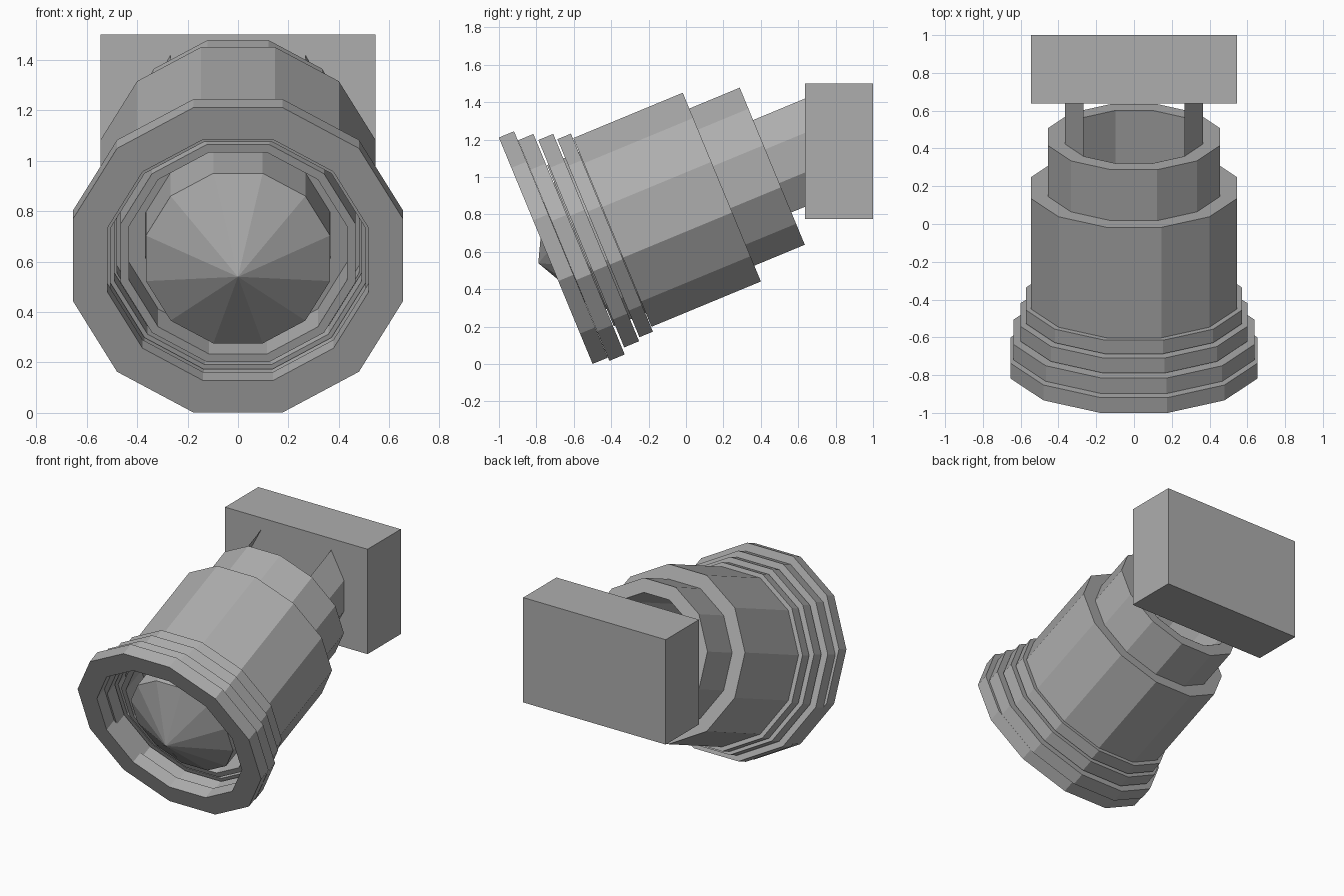
import bpy, bmesh, math
from mathutils import Vector

if "Cube" in bpy.data.objects:
    bpy.data.objects.remove(bpy.data.objects["Cube"])

TILT = math.radians(22.5)
AXIS = Vector((0, math.cos(TILT), math.sin(TILT)))    # front to back
UP = Vector((0, -math.sin(TILT), math.cos(TILT)))
ORIGIN = Vector((0, -0.75, 0.606))                    # centre of the front ring
SIDES = 12
OFFSET = -0.046                                       # barrel sits slightly low

grey = bpy.data.materials.new("plain_grey")
grey.diffuse_color = (0.42, 0.42, 0.42, 1)
grey.use_nodes = True
grey.node_tree.nodes["Principled BSDF"].inputs["Base Color"].default_value = grey.diffuse_color


def finish(name, bm, recalc=True):
    if recalc:
        bmesh.ops.recalc_face_normals(bm, faces=bm.faces)
    me = bpy.data.meshes.new(name)
    bm.to_mesh(me)
    bm.free()
    me.materials.append(grey)
    ob = bpy.data.objects.new(name, me)
    bpy.context.collection.objects.link(ob)
    return ob


def point(s, apothem, i, off=OFFSET):
    r = apothem / math.cos(math.pi / SIDES)
    t = 2 * math.pi * (i + 0.5) / SIDES
    return ORIGIN + AXIS * s + UP * (off + r * math.sin(t)) + Vector((r * math.cos(t), 0, 0))


def lathe(name, profile, closed=True, off=OFFSET):
    """Twelve-sided turned part from (distance along axis, apothem) points."""
    bm = bmesh.new()
    loops = []
    for s, a in profile:
        if a == 0:
            loops.append([bm.verts.new(ORIGIN + AXIS * s + UP * off)] * SIDES)
        else:
            loops.append([bm.verts.new(point(s, a, i, off)) for i in range(SIDES)])
    pairs = list(zip(loops, loops[1:]))
    if closed:
        pairs.append((loops[-1], loops[0]))
    for p, q in pairs:
        for i in range(SIDES):
            j = (i + 1) % SIDES
            bm.faces.new(list(dict.fromkeys((p[i], p[j], q[j], q[i]))))
    return finish(name, bm)


def ring(name, s0, s1, outer, inner, off=OFFSET):
    return lathe(name, [(s0, outer), (s1, outer), (s1, inner), (s0, inner)], True, off)


# stepped hood rings with narrow gaps
ring("front_ring", 0.0, 0.088, 0.655, 0.517, 0.0)
ring("second_ring", 0.089, 0.178, 0.638, 0.506, -0.036)
ring("third_ring", 0.190, 0.276, 0.600, 0.490, -0.038)
ring("fourth_ring", 0.286, 0.364, 0.573, 0.480)

# barrel sections
ring("inner_sleeve", 0.182, 0.42, 0.466, 0.432)
ring("main_barrel", 0.367, 1.0, 0.546, 0.366)
ring("rear_barrel", 0.95, 1.292, 0.4545, 0.366)

# pointed lens on its core tube
lathe("lens_core", [(-0.062, 0), (0.129, 0.365), (1.292, 0.365)], False)

# neck: the side facets of the core carried back to the mounting block
bm = bmesh.new()
for facets in ((-2, -1, 0), (4, 5, 6)):
    ids = list(facets) + [facets[-1] + 1]
    rows = []
    for i in ids:
        a = point(1.29, 0.365, i)
        b = a + AXIS * ((0.66 - a.y) / AXIS.y)
        rows.append((bm.verts.new(a), bm.verts.new(b)))
    for (a, b), (c, d) in zip(rows, rows[1:]):
        bm.faces.new((a, c, d, b))
for f in bm.faces:
    f.normal_update()
    if f.normal.x * f.calc_center_median().x < 0:
        f.normal_flip()
finish("neck_sides", bm, False)

# mounting block
bm = bmesh.new()
bmesh.ops.create_cube(bm, size=1)
for v in bm.verts:
    v.co = Vector((v.co.x * 1.09, 0.8185 + v.co.y * 0.363, 1.1375 + v.co.z * 0.725))
finish("mounting_block", bm)
